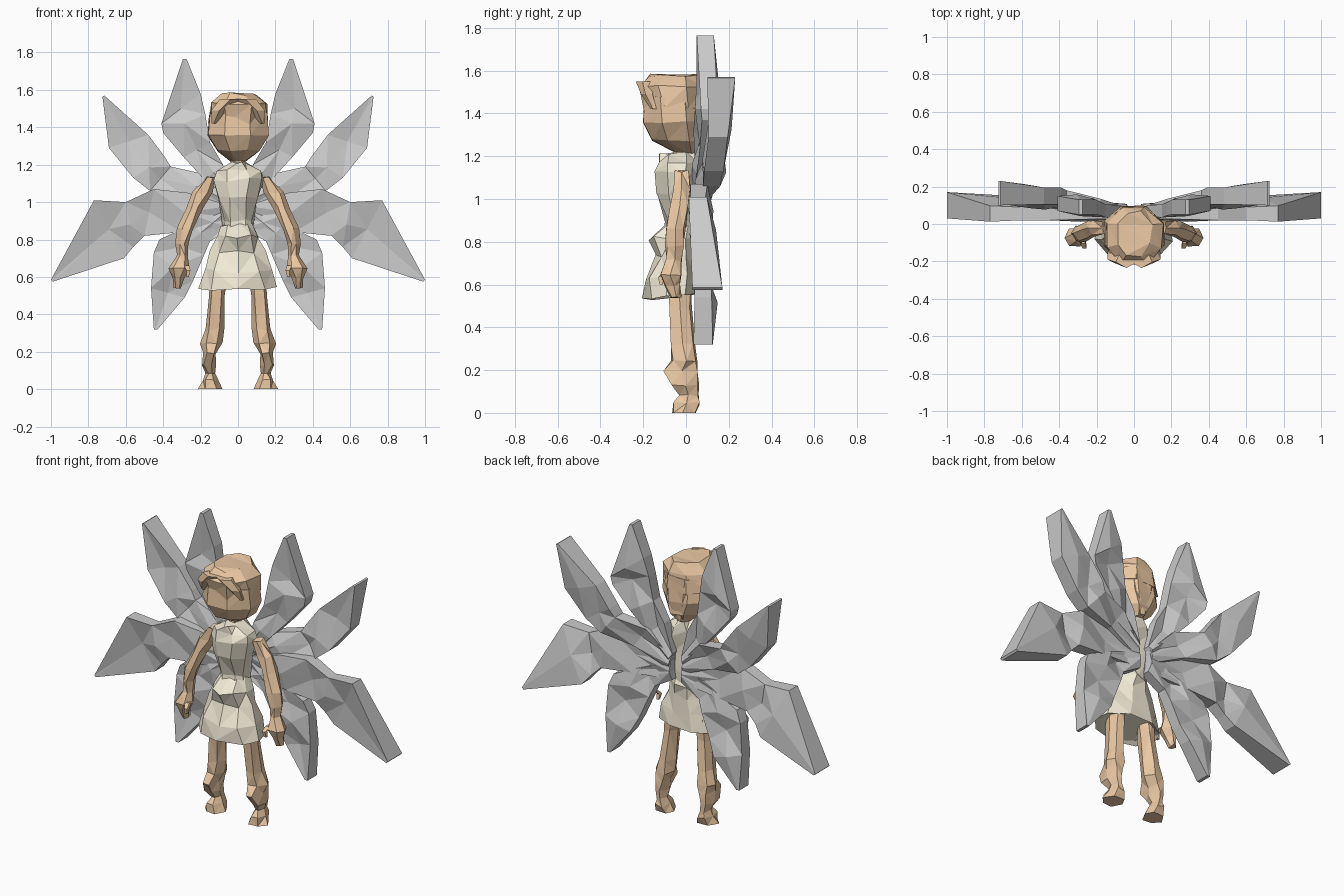
import bpy, bmesh, math, random
from mathutils import Vector

random.seed(4)


def material(name, rgb):
    m = bpy.data.materials.new(name)
    m.diffuse_color = (*rgb, 1)
    return m


SKIN = material("tan", (0.83, 0.58, 0.37))
CLOTH = material("cream", (0.88, 0.82, 0.67))


def skin_rings(name, rings, mat=None, mirror=False):
    """Bridge rings of points into a closed, triangulated flat-faced solid."""
    bm = bmesh.new()
    loops = [[bm.verts.new(p) for p in ring] for ring in rings]
    n = len(loops[0])
    for a, b in zip(loops, loops[1:]):
        for i in range(n):
            j = (i + 1) % n
            bm.faces.new((a[i], a[j], b[j], b[i]))
    bm.faces.new(loops[0][::-1])
    bm.faces.new(loops[-1])
    bmesh.ops.triangulate(bm, faces=bm.faces[:])
    bmesh.ops.recalc_face_normals(bm, faces=bm.faces[:])
    me = bpy.data.meshes.new(name)
    bm.to_mesh(me)
    bm.free()
    ob = bpy.data.objects.new(name, me)
    bpy.context.collection.objects.link(ob)
    if mat:
        me.materials.append(mat)
    if mirror:
        ob.modifiers.new("mirror", 'MIRROR').use_mirror_merge = False
    return ob


def loft(name, sections, sides, mat, mirror=False, jitter=0.0, tilt=0.0):
    """Sections are (x, y, z, radius x, radius y); tilt raises the back."""
    rings = []
    for k, (x, y, z, rx, ry) in enumerate(sections):
        ring = []
        for i in range(sides):
            a = 2 * math.pi * (i + 0.5) / sides + math.pi / 2
            j = Vector([random.uniform(-jitter, jitter) for _ in range(3)])
            if z < 0.02:
                j.z = 0
            ring.append(Vector((x + rx * math.cos(a), y + ry * math.sin(a),
                                z + tilt * k * math.sin(a))) + j)
        rings.append(ring)
    return skin_rings(name, rings, mat, mirror)


def wing(name, stations):
    """Stations are (edge A x, z, edge B x, z, A middle y, B middle y, thickness)."""
    rings = []
    for k, (ax, az, bx, bz, ya, yb, t) in enumerate(stations):
        bump = 0.018 * (-1) ** k if k < len(stations) - 1 else 0
        mx, mz, my, h = (ax + bx) / 2, (az + bz) / 2, (ya + yb) / 2 + bump, t / 2
        rings.append([(ax, ya - h, az), (mx, my - h, mz), (bx, yb - h, bz),
                      (bx, yb + h, bz), (mx, my + h, mz), (ax, ya + h, az)])
    skin_rings(name, rings, mirror=True)


# Wings: four on each side, narrow at the root, broad, then pointed
wing("top_wing", [
    (.06, .97, .03, 1.02, .06, .06, .06), (.18, 1.12, .08, 1.20, .08, .07, .06),
    (.29, 1.24, .15, 1.32, .10, .07, .07), (.40, 1.37, .175, 1.47, .11, .08, .07),
    (.41, 1.42, .20, 1.58, .11, .09, .08), (.295, 1.765, .275, 1.765, .09, .09, .08)])
wing("upper_wing", [
    (.05, .92, .04, 1.0, .06, .06, .06), (.27, 1.02, .18, 1.15, .09, .10, .07),
    (.47, 1.06, .36, 1.19, .12, .14, .08), (.56, 1.13, .39, 1.24, .13, .15, .09),
    (.69, 1.29, .48, 1.36, .15, .15, .09), (.725, 1.565, .715, 1.57, .165, .165, .13)])
wing("side_wing", [
    (.04, .86, .04, .98, .06, .06, .06), (.30, .84, .27, 1.05, .07, .06, .07),
    (.50, .82, .45, 1.07, .08, .06, .08), (.56, .76, .60, 1.0, .09, .055, .07),
    (.61, .70, .77, 1.01, .105, .055, .085), (.99, .575, 1.0, .585, .10, .10, .14)])
wing("lower_wing", [
    (.03, .86, .05, .96, .06, .06, .06), (.15, .79, .25, .88, .06, .07, .06),
    (.18, .72, .42, .80, .07, .07, .07), (.24, .58, .45, .73, .08, .08, .07),
    (.285, .49, .465, .54, .10, .08, .08), (.43, .32, .45, .32, .08, .08, .09)])

# Head, neck and hair
loft("head", [(0, .01, 1.215, .035, .05), (0, -.035, 1.275, .12, .135),
              (0, -.055, 1.36, .178, .16), (0, -.06, 1.48, .165, .15)],
     8, SKIN, jitter=.006)
loft("neck", [(0, -.02, 1.15, .04, .05), (0, -.02, 1.26, .035, .045)], 6, SKIN)
loft("hair", [(0, -.05, 1.42, .165, .15), (0, -.07, 1.53, .165, .165),
              (0, -.055, 1.58, .10, .13)], 8, SKIN, jitter=.010)
loft("back_hair", [(0, .045, 1.22, .02, .03), (0, .06, 1.35, .09, .045),
                   (0, .05, 1.50, .11, .05)], 6, SKIN, jitter=.006)
loft("fringe", [(.13, -.15, 1.42, .012, .015), (.10, -.18, 1.49, .045, .03),
                (.04, -.19, 1.55, .06, .045)], 5, SKIN, mirror=True)

# Dress: bodice and flared skirt, longer at the front
loft("bodice", [(0, -.03, .80, .09, .085), (0, -.02, .90, .085, .08),
                (0, -.045, 1.02, .105, .105), (0, -.04, 1.12, .145, .105),
                (0, -.04, 1.165, .13, .095), (0, -.04, 1.215, .04, .09)],
     8, CLOTH, jitter=.010)
loft("skirt", [(0, -.03, .88, .085, .065), (0, -.055, .82, .115, .12),
               (0, -.045, .74, .145, .10), (0, -.065, .64, .185, .13),
               (0, -.065, .545, .22, .135), (0, -.065, .56, .18, .11)],
     9, CLOTH, jitter=.010, tilt=.004)

# Arms with hands
loft("arm", [(.15, -.02, 1.13, .025, .035), (.195, -.02, 1.05, .055, .045),
             (.235, -.035, .97, .043, .045), (.28, -.05, .86, .045, .05),
             (.30, -.05, .78, .032, .05), (.295, -.055, .71, .028, .04),
             (.315, -.07, .65, .052, .06), (.32, -.06, .60, .035, .045),
             (.32, -.045, .54, .02, .025)], 6, SKIN, mirror=True, jitter=.007)
loft("thumb", [(.275, -.09, .66, .02, .02), (.265, -.12, .635, .015, .015),
               (.27, -.115, .60, .01, .012)], 4, SKIN, mirror=True)

# Legs with feet
loft("leg", [(.105, -.03, .62, .045, .06), (.112, -.03, .50, .047, .06),
             (.13, -.015, .32, .05, .06), (.145, -.005, .245, .055, .065),
             (.15, -.025, .19, .034, .085), (.16, -.005, .13, .036, .07),
             (.145, .015, .08, .028, .055), (.15, .005, .045, .045, .068),
             (.145, -.01, 0, .07, .06)], 6, SKIN, mirror=True, jitter=.008)
